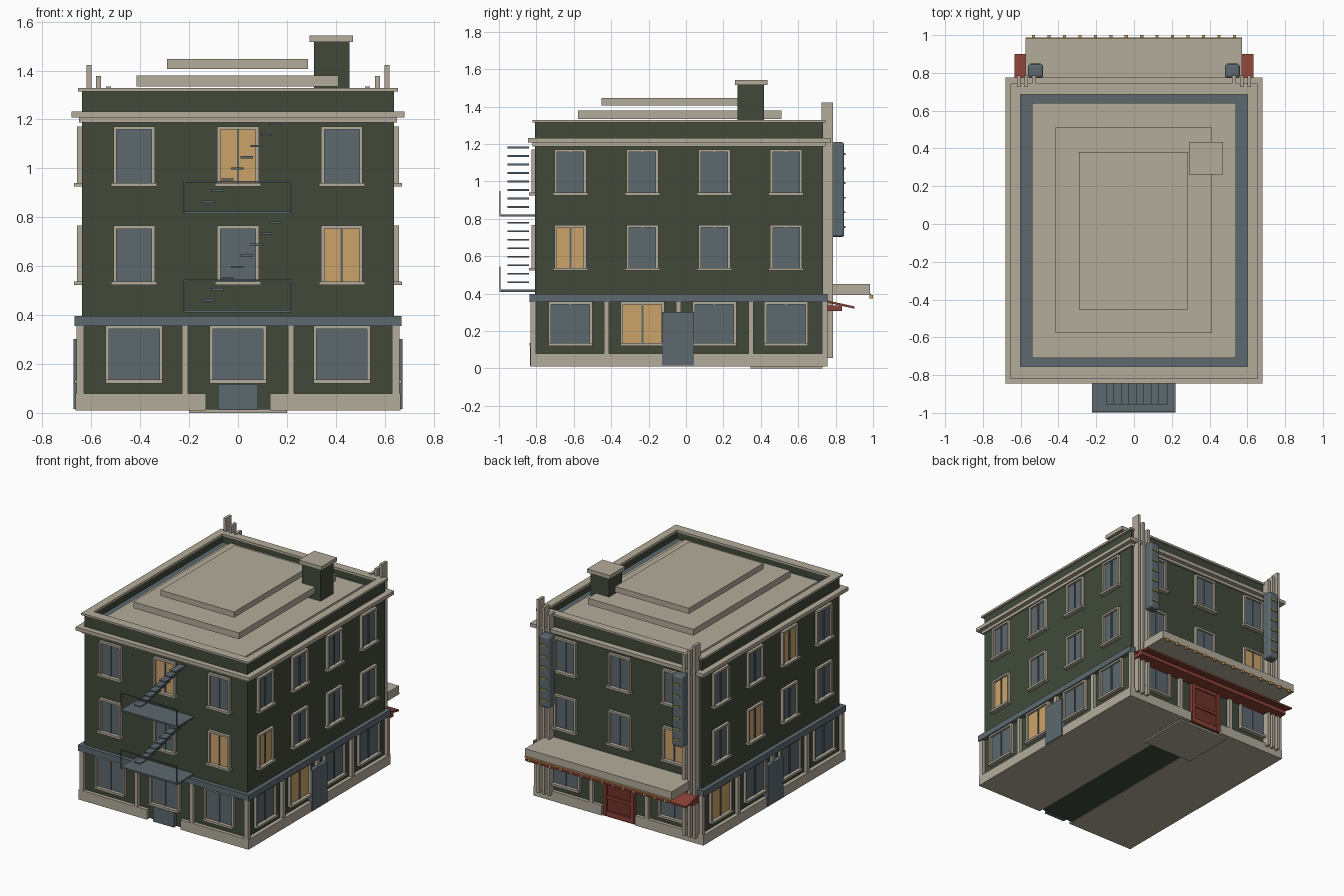
import bpy, bmesh, math

if "Cube" in bpy.data.objects:
    bpy.data.objects.remove(bpy.data.objects["Cube"])


def mat(name, r, g, b):
    lin = [((c / 255 + 0.055) / 1.055) ** 2.4 for c in (r, g, b)]
    m = bpy.data.materials.new(name)
    m.diffuse_color = (*lin, 1)
    m.use_nodes = True
    m.node_tree.nodes["Principled BSDF"].inputs["Base Color"].default_value = m.diffuse_color
    return m


STONE = mat("stone", 180, 172, 156)
GREEN = mat("green_wall", 65, 74, 58)
BLUE = mat("blue_grey", 93, 105, 111)
LIT = mat("lit_glass", 203, 163, 105)
RED = mat("red_paint", 138, 65, 54)
DRED = mat("dark_red", 112, 50, 42)
YELLOW = mat("olive_yellow", 150, 152, 70)

# wall planes
X, YF, YB = 0.638, -0.807, 0.732


def boxes(name, lst, m):
    """One object from boxes given as (x0, x1, y0, y1, z0, z1)."""
    bm = bmesh.new()
    for x0, x1, y0, y1, z0, z1 in lst:
        r = bmesh.ops.create_cube(bm, size=1)
        for v in r["verts"]:
            v.co = ((x0 + x1) / 2 + v.co.x * (x1 - x0),
                    (y0 + y1) / 2 + v.co.y * (y1 - y0),
                    (z0 + z1) / 2 + v.co.z * (z1 - z0))
    me = bpy.data.meshes.new(name)
    bm.to_mesh(me)
    bm.free()
    ob = bpy.data.objects.new(name, me)
    bpy.context.collection.objects.link(ob)
    me.materials.append(m)
    return ob


def ring(x, y0, y1, xi, yi0, yi1, z0, z1):
    return [(-x, x, y0, yi0, z0, z1), (-x, x, yi1, y1, z0, z1),
            (-x, -xi, yi0, yi1, z0, z1), (xi, x, yi0, yi1, z0, z1)]


def on_wall(side, u0, u1, d0, d1, z0, z1):
    """Box on a wall: u along the wall, d outwards from it."""
    if side == "front":
        return (u0, u1, YF - d1, YF - d0, z0, z1)
    if side == "back":
        return (u0, u1, YB + d0, YB + d1, z0, z1)
    if side == "right":
        return (X + d0, X + d1, u0, u1, z0, z1)
    return (-X - d1, -X - d0, u0, u1, z0, z1)


# walls, base, belt, cornice and parapet
boxes("walls", [(-X, X, YF, YB, 0.013, 1.25)], GREEN)
boxes("plinth", [(s * 0.398 - 0.267, s * 0.398 + 0.267, -0.832, 0.756, 0.01, 0.08)
                 for s in (-1, 1)], STONE)
boxes("back_step", [(-0.2, 0.2, 0.345, 0.73, 0, 0.014)], STONE)
boxes("belt", [(-0.668, 0.668, -0.836, 0.757, 0.355, 0.397)], BLUE)
boxes("cornice", [(-0.65, 0.65, -0.82, 0.745, 1.188, 1.208),
                  (-0.68, 0.68, -0.845, 0.775, 1.208, 1.233)], STONE)
boxes("parapet", ring(X, YF, YB, 0.6, -0.755, 0.685, 1.233, 1.314), GREEN)
boxes("parapet_cap", ring(0.655, -0.82, 0.745, 0.6, -0.755, 0.685, 1.314, 1.328), STONE)

# roof
boxes("roof_gutter", [(-0.6, 0.6, -0.755, 0.685, 1.24, 1.27)], BLUE)
boxes("roof_deck", [(-0.54, 0.54, -0.71, 0.64, 1.25, 1.29)], STONE)
boxes("roof_slabs", [(-0.415, 0.412, -0.578, 0.51, 1.335, 1.38),
                     (-0.29, 0.287, -0.452, 0.382, 1.407, 1.447)], STONE)
boxes("chimney", [(0.31, 0.455, 0.275, 0.418, 1.28, 1.516)], GREEN)
boxes("chimney_cap", [(0.292, 0.47, 0.263, 0.435, 1.516, 1.543)], STONE)

# windows: three columns on front and back, four on each side
FB, SD = (-0.425, 0, 0.425), (-0.618, -0.233, 0.152, 0.535)
ROWS = ((0.125, 0.357, 0.117), (0.527, 0.767, 0.085), (0.93, 1.172, 0.085))
LIT_SET = {("front", 2, 1), ("front", 1, 2), ("right", 1, 0), ("right", 0, 1),
           ("left", 2, 1), ("left", 1, 2), ("left", 0, 3), ("back", 1, 0)}
for side, cols in (("front", FB), ("back", FB), ("right", SD), ("left", SD)):
    frames, dark, lit, bars = [], [], [], []
    for r, (z0, z1, h) in enumerate(ROWS):
        for c, u in enumerate(cols):
            if side == "back" and r == 0 and c == 1:
                continue  # the red door stands here
            t = 0.014
            frames += [on_wall(side, u - h, u - h + t, 0, 0.02, z0, z1),
                       on_wall(side, u + h - t, u + h, 0, 0.02, z0, z1),
                       on_wall(side, u - h + t, u + h - t, 0, 0.02, z1 - t, z1),
                       on_wall(side, u - h - 0.009, u + h + 0.009, 0, 0.032, z0 - 0.004, z0 + 0.011)
                       if r else on_wall(side, u - h, u + h, 0, 0.03, z0 - 0.004, z0 + 0.011)]
            pane = on_wall(side, u - h + t, u + h - t, 0, 0.006, z0 + 0.011, z1 - t)
            (lit if (side, r, c) in LIT_SET else dark).append(pane)
            bars.append(on_wall(side, u - 0.005, u + 0.005, 0.006, 0.012, z0 + 0.011, z1 - t))
    boxes(side + "_window_frames", frames, STONE)
    boxes(side + "_dark_panes", dark, BLUE)
    boxes(side + "_lit_panes", lit, LIT)
    boxes(side + "_mullions", bars, BLUE)

# ground floor pilasters
pil = []
for side in ("front", "back"):
    pil += [on_wall(side, u - 0.013, u + 0.013, 0, 0.024, 0.025, 0.355)
            for u in (-0.643, -0.217, 0.217, 0.643)]
for side in ("right", "left"):
    pil += [on_wall(side, u - 0.014, u + 0.014, 0, 0.022, 0.025, 0.355)
            for u in (-0.816, -0.425, -0.04, 0.347, 0.742)]
boxes("pilasters", pil, STONE)

# side doors and front stoop
boxes("side_doors", [on_wall(s, -0.128, 0.043, 0, 0.034, 0.015, 0.302)
                     for s in ("right", "left")], BLUE)
boxes("front_stoop", [on_wall("front", -0.082, 0.082, 0, 0.028, 0.012, 0.118)], BLUE)

# red back door
boxes("back_door_panel", [on_wall("back", -0.11, 0.11, 0, 0.012, 0.02, 0.31)], DRED)
boxes("back_door_frame", [on_wall("back", -0.12, -0.095, 0, 0.025, 0.015, 0.31),
                          on_wall("back", 0.095, 0.12, 0, 0.025, 0.015, 0.31),
                          on_wall("back", -0.095, 0.095, 0, 0.02, 0.015, 0.05),
                          on_wall("back", -0.095, 0.095, 0, 0.02, 0.14, 0.16),
                          on_wall("back", -0.095, 0.095, 0, 0.02, 0.285, 0.31)], RED)

# stepped fins at the back corners
boxes("corner_fins", [(s * cx - 0.01, s * cx + 0.01, 0.725, 0.785, 0.055, top)
                      for s in (-1, 1)
                      for cx, top in ((0.61, 1.422), (0.57, 1.378), (0.53, 1.335))], STONE)

# marquee with a lit edge and studs
boxes("marquee", [(-0.575, 0.572, 0.73, 0.983, 0.392, 0.453)], STONE)
boxes("marquee_edge", [(-0.575, 0.572, 0.983, 0.988, 0.392, 0.402)], LIT)
boxes("marquee_studs", [(-0.533 + i * 0.082 - 0.008, -0.533 + i * 0.082 + 0.008,
                         0.982, 1.0, 0.374, 0.393) for i in range(14)], LIT)

# sloping awning and beam under the marquee
aw = boxes("awning", [(-0.632, 0.632, 0.74, 0.9, 0.355, 0.367)], RED)
for v in aw.data.vertices:
    if v.co.y > 0.8:
        v.co.z -= 0.035
boxes("awning_beam", [(-0.632, 0.632, 0.735, 0.835, 0.308, 0.338)], RED)

# upright signs with glowing bars
for s, n in ((-1, "left"), (1, "right")):
    ob = boxes(n + "_sign", [(s * 0.521 - 0.04, s * 0.521 + 0.04, 0.775, 0.846, 0.703, 1.21)], BLUE)
    bv = ob.modifiers.new("round", "BEVEL")
    bv.width, bv.segments = 0.014, 3
    boxes(n + "_sign_bars", [(s * 0.521 - 0.026, s * 0.521 + 0.026, 0.844, 0.852,
                              0.757 + i * 0.078 - 0.005, 0.757 + i * 0.078 + 0.005)
                             for i in range(6)], YELLOW)

# fire escape: two platforms with rails and stairs
for n, z in (("lower", 0.41), ("upper", 0.813)):
    boxes(n + "_platform", [(-0.223, 0.22, -0.99, -0.805, z, z + 0.011)], BLUE)
    t = 0.006
    rail = [(-0.223, 0.22, -0.997, -0.991, z + 0.129, z + 0.135)]
    rail += [(x, x + t, -0.997, -0.991, z, z + 0.135) for x in (-0.223, 0.214)]
    boxes(n + "_railing", rail, BLUE)
    boxes(n + "_stairs", [(-0.122 + i * 0.0395 - 0.025, -0.122 + i * 0.0395 + 0.025, -0.955, -0.84,
                           z + 0.046 + i * 0.0455, z + 0.055 + i * 0.0455) for i in range(8)], BLUE)
